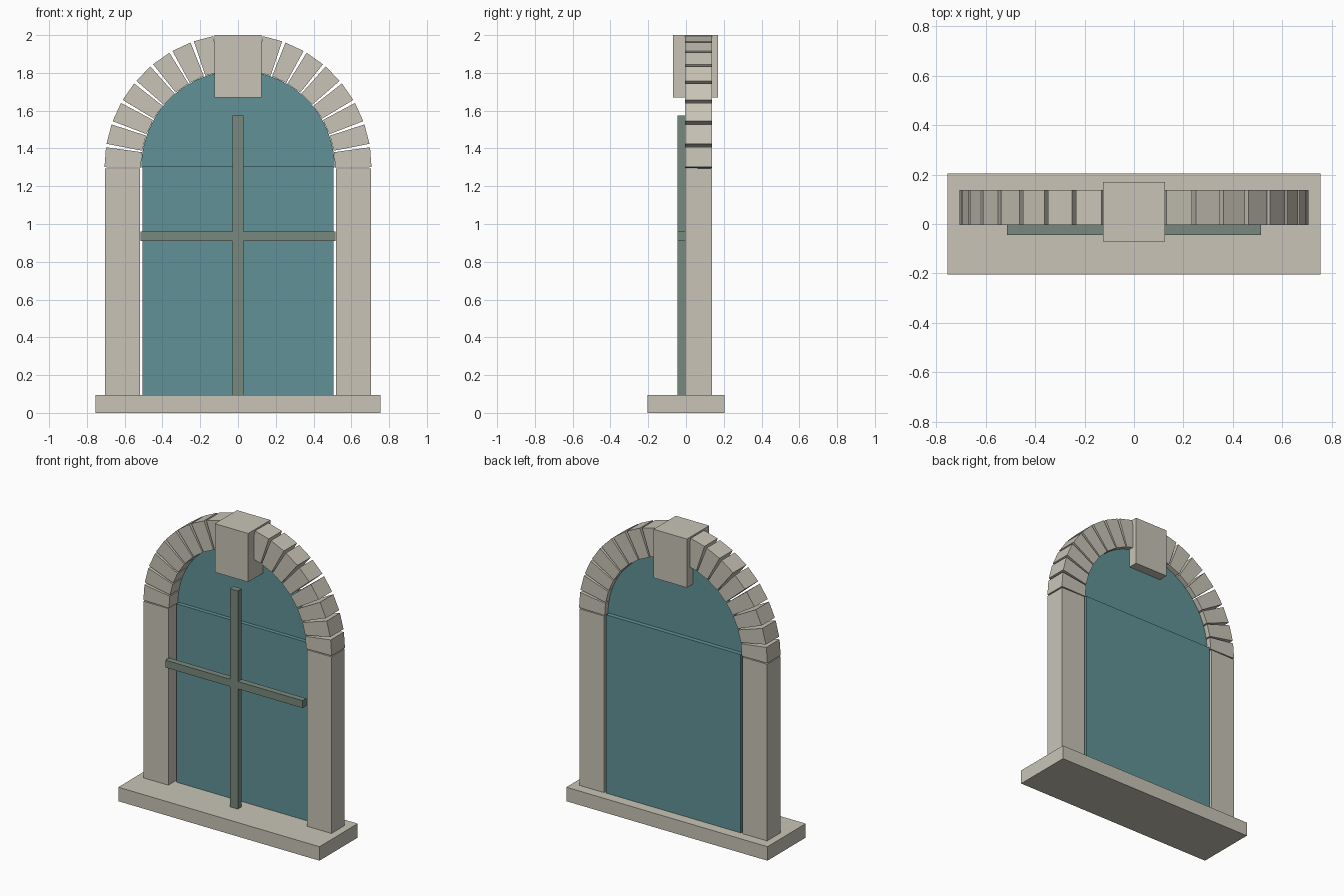
import bpy, bmesh
from math import sin, cos, pi, radians

cube = bpy.data.objects.get("Cube")
if cube:
    bpy.data.objects.remove(cube, do_unlink=True)


def material(name, rgb):
    m = bpy.data.materials.new(name)
    m.use_nodes = True
    m.diffuse_color = (*rgb, 1)
    m.node_tree.nodes["Principled BSDF"].inputs["Base Color"].default_value = (*rgb, 1)
    return m


STONE = material("pale stone", (0.58, 0.55, 0.47))
GLASS = material("teal glass", (0.12, 0.29, 0.31))
FRAME = material("grey green frame", (0.19, 0.25, 0.21))


def prism(name, outline, y0, y1, mat):
    """Extrude an x-z outline from y0 back to y1."""
    bm = bmesh.new()
    face = bm.faces.new([bm.verts.new((x, y0, z)) for x, z in outline])
    ext = bmesh.ops.extrude_face_region(bm, geom=[face])
    moved = [v for v in ext["geom"] if isinstance(v, bmesh.types.BMVert)]
    bmesh.ops.translate(bm, verts=moved, vec=(0, y1 - y0, 0))
    bmesh.ops.recalc_face_normals(bm, faces=bm.faces)
    mesh = bpy.data.meshes.new(name)
    bm.to_mesh(mesh)
    bm.free()
    mesh.materials.append(mat)
    obj = bpy.data.objects.new(name, mesh)
    bpy.context.collection.objects.link(obj)
    return obj


def box(name, x0, x1, y0, y1, z0, z1, mat):
    return prism(name, [(x0, z0), (x1, z0), (x1, z1), (x0, z1)], y0, y1, mat)


SILL_TOP = 0.095
SPRING = 1.3                # height of the arch centre
R_IN, R_OUT = 0.515, 0.707
FRONT, BACK = -0.005, 0.137  # depth of the masonry

# Sill and keystone
box("sill", -0.755, 0.755, -0.205, 0.205, 0, SILL_TOP, STONE)
box("keystone", -0.125, 0.125, -0.07, 0.169, 1.67, 2.0, STONE)

# Jambs and tapered arch stones, mirrored left and right
PITCH = 10.09
for side, s in (("left", 1), ("right", -1)):
    box(f"{side}_jamb", s * 0.52, s * 0.705, FRONT, BACK, SILL_TOP, 1.293, STONE)
    for i in range(8):
        mid = 4.35 + PITCH * i
        corners = [(R_IN, -4.6), (R_OUT, -4.3), (R_OUT, 4.3), (R_IN, 4.6)]
        outline = [(s * r * cos(radians(mid + a)), SPRING + r * sin(radians(mid + a)))
                   for r, a in corners]
        prism(f"{side}_arch_stone_{i + 1}", outline, FRONT, BACK, STONE)

# Glass: thick lower pane and a thinner half-round pane above
box("lower_pane", -0.505, 0.505, 0.06, 0.135, SILL_TOP, 1.305, GLASS)
STEPS = 40
half_round = [(0.512 * cos(pi * k / STEPS), SPRING + 0.512 * sin(pi * k / STEPS))
              for k in range(STEPS + 1)]
prism("arched_pane", half_round, 0.087, 0.105, GLASS)

# Cross bars in front of the glass
box("upright_bar", -0.03, 0.03, -0.045, -0.003, SILL_TOP, 1.575, FRAME)
box("cross_bar", -0.515, 0.515, -0.044, -0.003, 0.91, 0.96, FRAME)
